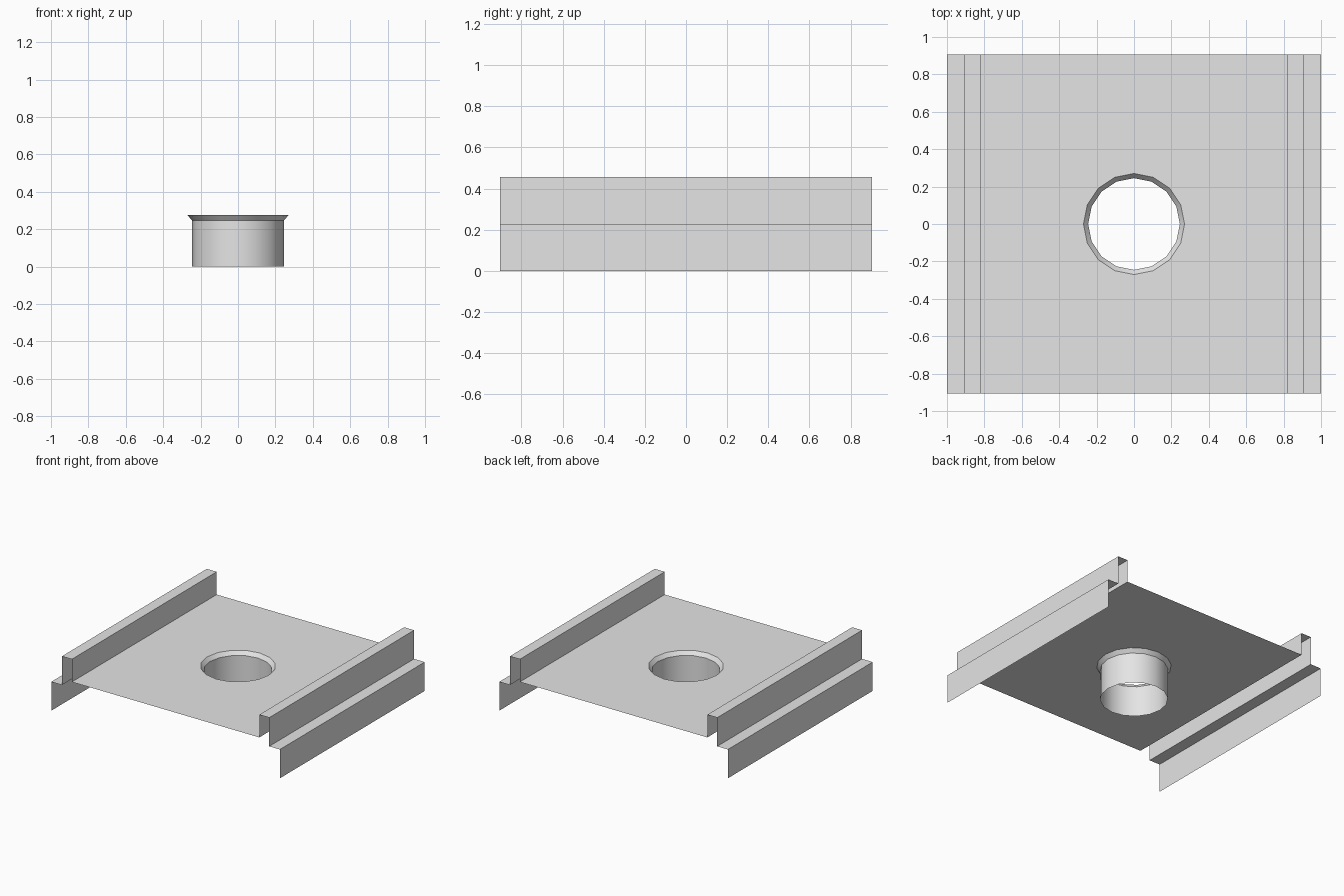
import bpy
import math

if "Cube" in bpy.data.objects:
    bpy.data.objects.remove(bpy.data.objects["Cube"])

STEEL = bpy.data.materials.new("light_grey")
STEEL.diffuse_color = (0.78, 0.78, 0.78, 1)
STEEL.use_nodes = True
STEEL.node_tree.nodes["Principled BSDF"].inputs["Base Color"].default_value = STEEL.diffuse_color

SIDES = 16
HALF_X, HALF_Y = 0.82, 0.905   # inner plate half sizes
PLATE_Z = 0.275


def make_object(name, verts, faces):
    mesh = bpy.data.meshes.new(name)
    mesh.from_pydata(verts, [], faces)
    mesh.materials.append(STEEL)
    obj = bpy.data.objects.new(name, mesh)
    bpy.context.collection.objects.link(obj)
    return obj


def loft(name, rings):
    """Join closed rings of equal length with quads."""
    n = len(rings[0])
    verts = [v for ring in rings for v in ring]
    faces = [(r * n + i, r * n + (i + 1) % n,
              (r + 1) * n + (i + 1) % n, (r + 1) * n + i)
             for r in range(len(rings) - 1) for i in range(n)]
    return make_object(name, verts, faces)


def circle(radius, z):
    return [(radius * math.cos(math.tau * i / SIDES),
             radius * math.sin(math.tau * i / SIDES), z) for i in range(SIDES)]


def rectangle(z):
    """Points on the plate border, one for each side of the hole."""
    ring = []
    for x, y, _ in circle(1, z):
        m = max(abs(x), abs(y))
        ring.append((HALF_X * x / m, HALF_Y * y / m, z))
    return ring


# Flat plate with a round hole
loft("base_plate", [rectangle(PLATE_Z), circle(0.27, PLATE_Z)])

# Drain collar: sloped rim, then an open tube
drain = loft("drain_tube", [circle(0.27, PLATE_Z), circle(0.245, 0.245),
                            circle(0.245, 0.0)])
bpy.context.view_layer.objects.active = drain
drain.select_set(True)
bpy.ops.object.shade_smooth_by_angle(angle=math.radians(30))

# Folded side rails: one sheet profile, open ends, mirrored to the left
profile = [(1.0, 0.0), (1.0, 0.228), (0.907, 0.228), (0.907, 0.455),
           (HALF_X, 0.455), (HALF_X, PLATE_Z)]
verts = [(x, y, z) for x, z in profile for y in (-HALF_Y, HALF_Y)]
faces = [(2 * i, 2 * i + 1, 2 * i + 3, 2 * i + 2)
         for i in range(len(profile) - 1)]
rails = make_object("side_rails", verts, faces)
rails.modifiers.new("mirror", 'MIRROR').use_axis[0] = True
